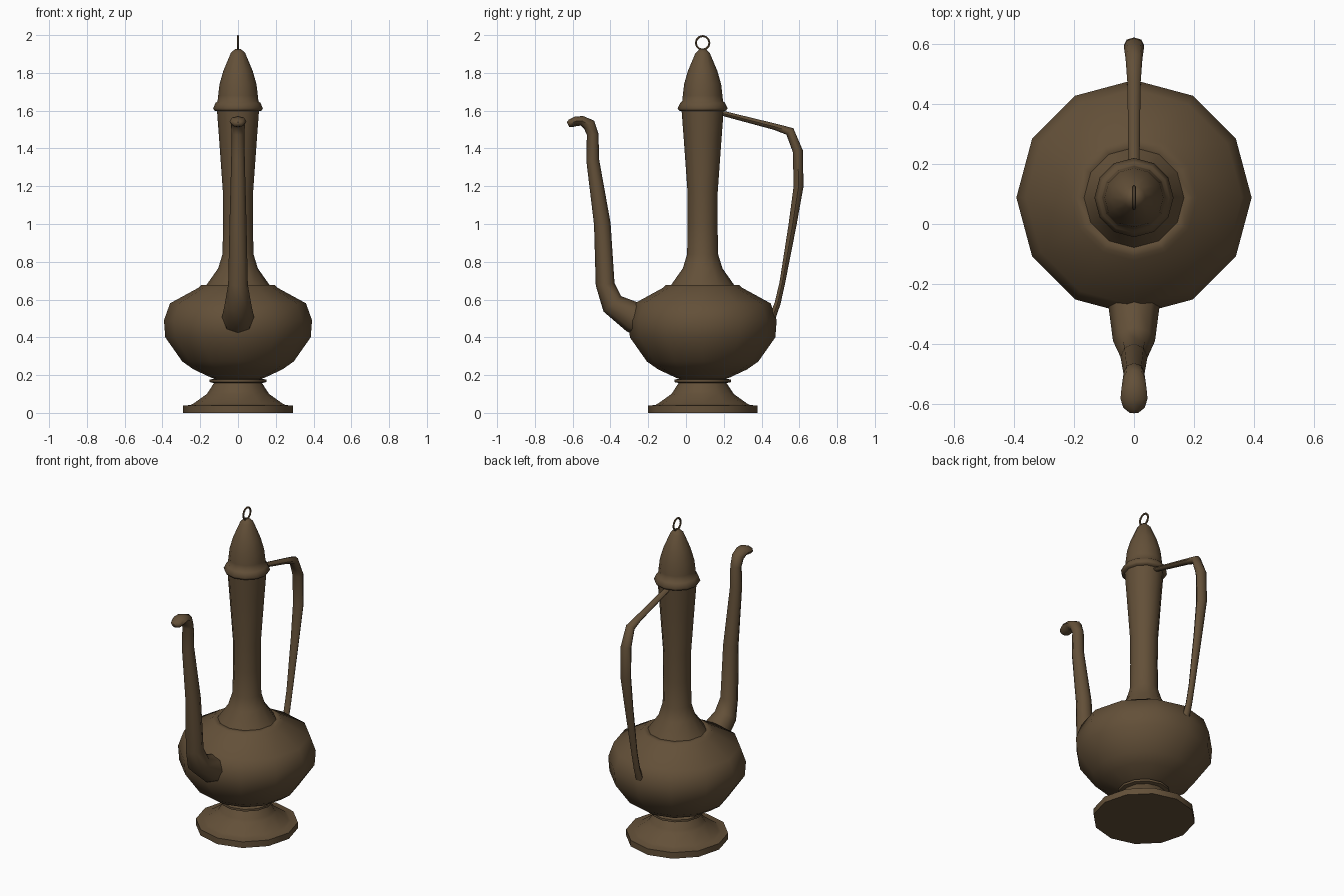
import bpy, bmesh, math
from mathutils import Vector

if "Cube" in bpy.data.objects:
    bpy.data.objects.remove(bpy.data.objects["Cube"])

AXIS_Y = 0.088

bronze = bpy.data.materials.new("aged bronze brown")
bronze.diffuse_color = (0.125, 0.08, 0.04, 1)
bronze.use_nodes = True
bronze.node_tree.nodes["Principled BSDF"].inputs["Base Color"].default_value = bronze.diffuse_color


def finish(bm, name, angle=55):
    """Turn a bmesh into a named, smooth shaded object."""
    bmesh.ops.recalc_face_normals(bm, faces=bm.faces)
    me = bpy.data.meshes.new(name)
    bm.to_mesh(me)
    bm.free()
    ob = bpy.data.objects.new(name, me)
    bpy.context.collection.objects.link(ob)
    me.materials.append(bronze)
    bpy.ops.object.select_all(action='DESELECT')
    ob.select_set(True)
    bpy.context.view_layer.objects.active = ob
    bpy.ops.object.shade_smooth_by_angle(angle=math.radians(angle))
    return ob


def skin(rings, name, closed=False):
    """Bridge a list of point rings, capping the ends unless closed."""
    bm = bmesh.new()
    vs = [[bm.verts.new(p) for p in r] for r in rings]
    n = len(vs[0])
    pairs = list(zip(vs, vs[1:])) + ([(vs[-1], vs[0])] if closed else [])
    for a, b in pairs:
        for i in range(n):
            j = (i + 1) % n
            bm.faces.new((a[i], a[j], b[j], b[i]))
    if not closed:
        bm.faces.new(vs[0])
        bm.faces.new(vs[-1])
    return finish(bm, name)


def lathe(profile, name, n=12):
    """Revolve (radius, z) points about the vessel axis."""
    return skin([[(r * math.cos(math.tau * i / n),
                   AXIS_Y + r * math.sin(math.tau * i / n), z)
                  for i in range(n)] for r, z in profile], name)


def tube(path, name, n=8, closed=False):
    """Sweep along (y, z, radius in plane, radius in x) points."""
    rings = []
    m = len(path)
    for k, (y, z, r, rx) in enumerate(path):
        a = path[(k - 1) % m] if closed else path[max(k - 1, 0)]
        b = path[(k + 1) % m] if closed else path[min(k + 1, m - 1)]
        t = Vector((b[0] - a[0], b[1] - a[1])).normalized()
        ring = []
        for i in range(n):
            c, s = math.cos(math.tau * i / n), math.sin(math.tau * i / n)
            ring.append((rx * c, y - t.y * r * s, z + t.x * r * s))
        rings.append(ring)
    return skin(rings, name, closed)


# Stepped foot
lathe([(0.29, 0), (0.29, 0.038), (0.25, 0.042), (0.235, 0.05), (0.165, 0.1),
       (0.155, 0.115), (0.127, 0.158), (0.15, 0.163), (0.15, 0.176),
       (0.12, 0.182)], "foot")

# Bulbous body with a shallow groove at the neck
lathe([(0.11, 0.175), (0.145, 0.188), (0.235, 0.23), (0.295, 0.272),
       (0.385, 0.4), (0.392, 0.49), (0.36, 0.58), (0.21, 0.662),
       (0.195, 0.676), (0.165, 0.677), (0.15, 0.66)], "body")

# Long flared neck
lathe([(0.175, 0.66), (0.165, 0.68), (0.105, 0.765), (0.082, 0.84),
       (0.079, 1.0), (0.08, 1.17), (0.1, 1.45), (0.112, 1.61)], "neck")

# Collar and domed lid
lathe([(0.1, 1.596), (0.125, 1.6), (0.132, 1.613), (0.118, 1.642),
       (0.108, 1.65), (0.105, 1.68), (0.098, 1.74), (0.078, 1.81),
       (0.038, 1.905), (0.015, 1.927)], "lid")

# Finial ring
tube([(AXIS_Y + 0.036 * math.cos(math.tau * i / 12),
       1.959 + 0.036 * math.sin(math.tau * i / 12), 0.006, 0.006)
      for i in range(12)], "finial_ring", 6, True)

# Curved spout
tube([(-0.22, 0.48, 0.085, 0.085), (-0.275, 0.505, 0.083, 0.085),
      (-0.39, 0.577, 0.062, 0.07), (-0.428, 0.68, 0.05, 0.052),
      (-0.443, 1.0, 0.044, 0.045), (-0.494, 1.34, 0.034, 0.036),
      (-0.494, 1.475, 0.031, 0.034), (-0.513, 1.526, 0.034, 0.037),
      (-0.55, 1.546, 0.026, 0.042), (-0.582, 1.544, 0.026, 0.045),
      (-0.612, 1.533, 0.022, 0.036), (-0.625, 1.527, 0.014, 0.02)], "spout")

# Arched handle
tube([(0.17, 1.592, 0.013, 0.018), (0.47, 1.515, 0.017, 0.022),
      (0.55, 1.49, 0.025, 0.028), (0.592, 1.385, 0.027, 0.034),
      (0.596, 1.2, 0.026, 0.034), (0.563, 0.99, 0.021, 0.027),
      (0.51, 0.69, 0.015, 0.02), (0.485, 0.58, 0.016, 0.02),
      (0.455, 0.5, 0.018, 0.024)], "handle")
